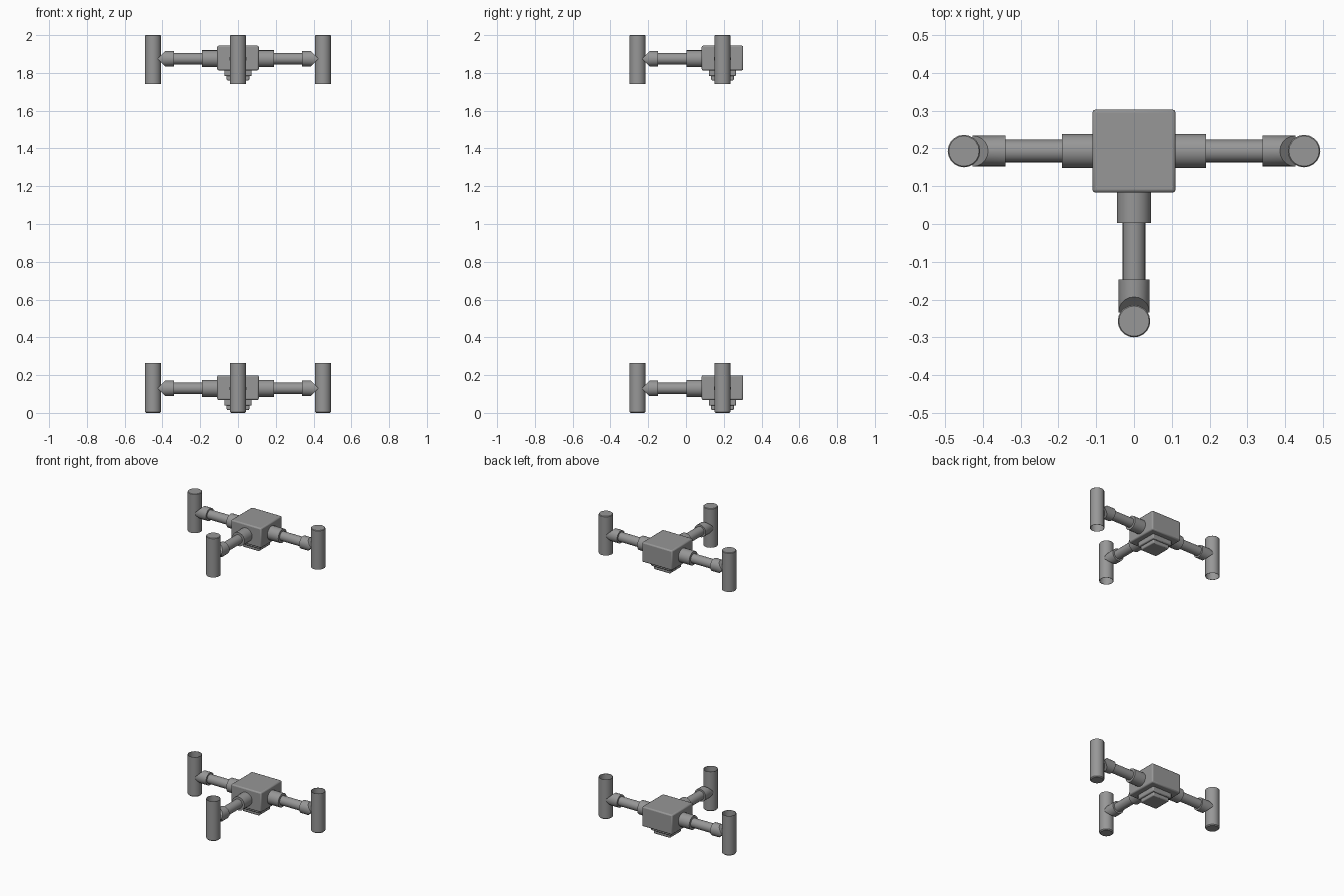
import bpy, bmesh, math
from mathutils import Matrix, Vector

if "Cube" in bpy.data.objects:
    bpy.data.objects.remove(bpy.data.objects["Cube"])

grey = bpy.data.materials.new("plain_grey")
grey.use_nodes = True
colour = (0.31, 0.31, 0.31, 1)
grey.diffuse_color = colour
grey.node_tree.nodes["Principled BSDF"].inputs["Base Color"].default_value = colour

HUB_Y = 0.193
REACH = 0.45      # hub centre to tube centre
SIDES = 20


def finish(bm, name, matrix, bevel=0.0):
    bmesh.ops.recalc_face_normals(bm, faces=bm.faces)
    bm.transform(matrix)
    mesh = bpy.data.meshes.new(name)
    bm.to_mesh(mesh)
    bm.free()
    mesh.materials.append(grey)
    obj = bpy.data.objects.new(name, mesh)
    bpy.context.collection.objects.link(obj)
    if bevel:
        mod = obj.modifiers.new("soft_edges", "BEVEL")
        mod.width, mod.segments = bevel, 2
    bpy.ops.object.select_all(action="DESELECT")
    obj.select_set(True)
    bpy.context.view_layer.objects.active = obj
    bpy.ops.object.shade_smooth_by_angle(angle=math.radians(35))
    return obj


def box(name, half, z0, z1, matrix, bevel):
    bm = bmesh.new()
    bmesh.ops.create_cube(bm, size=1)
    bm.transform(Matrix.Translation((0, 0, (z0 + z1) / 2))
                 @ Matrix.Diagonal((2 * half, 2 * half, z1 - z0, 1)))
    finish(bm, name, matrix, bevel)


def pipe(name, radius, x0, x1, matrix, mitred=False):
    """Round bar along x; a mitred bar ends in a wedge."""
    bm = bmesh.new()
    bmesh.ops.create_cone(bm, cap_ends=True, segments=SIDES,
                          radius1=radius, radius2=radius, depth=x1 - x0)
    bm.transform(Matrix.Translation(((x0 + x1) / 2, 0, 0))
                 @ Matrix.Rotation(math.pi / 2, 4, "Y"))
    if mitred:
        ends = [v for v in bm.verts if v.co.x > x1 - 0.001]
        ridge = [v for v in ends if abs(v.co.z) < 0.0001]
        for v in ends:
            v.co.x -= abs(v.co.z)
        bmesh.ops.connect_verts(bm, verts=ridge)
    finish(bm, name, matrix)


def tube(name, profile, matrix):
    """Spin a radius and height profile about z."""
    bm = bmesh.new()
    verts = [bm.verts.new((r, 0, z)) for r, z in profile]
    edges = [bm.edges.new(pair) for pair in zip(verts, verts[1:])]
    bmesh.ops.spin(bm, geom=verts + edges, cent=(0, 0, 0), axis=(0, 0, 1),
                   angle=math.tau, steps=SIDES)
    bmesh.ops.remove_doubles(bm, verts=bm.verts, dist=0.0005)
    finish(bm, name, matrix)


# Tube profiles relative to the arm height: cup below, cap above
R, WALL = 0.043, 0.002
CUP = [(0, -0.13), (R - 0.006, -0.13), (R, -0.124), (R, 0.133),
       (R - WALL, 0.133), (R - WALL, -0.124), (0, -0.124)]
CAP = [(0, 0.125), (R - 0.003, 0.125), (R, 0.122), (R, -0.133),
       (R - WALL, -0.133), (R - WALL, 0.12), (0, 0.12)]

for level, height, profile in (("lower", 0.13, CUP), ("upper", 1.875, CAP)):
    centre = Matrix.Translation((0, HUB_Y, height))

    # Hub block with stepped foot
    box(level + "_hub", 0.11, -0.062, 0.069, centre, 0.008)
    box(level + "_hub_foot", 0.072, -0.092, -0.05, centre, 0.006)
    box(level + "_hub_foot_pad", 0.06, -0.115, -0.08, centre, 0.006)

    # Three arms: left, right and front
    for side, angle in (("left", 0), ("right", 180), ("front", -90)):
        place = centre @ Matrix.Rotation(math.radians(angle), 4, "Z")
        label = level + "_" + side
        pipe(label + "_sleeve", 0.045, 0.09, 0.19, place)
        pipe(label + "_rod", 0.03, 0.18, 0.36, place)
        pipe(label + "_socket", 0.041, 0.34, 0.427, place, mitred=True)
        tube(label + "_tube", profile, place @ Matrix.Translation((REACH, 0, 0)))
